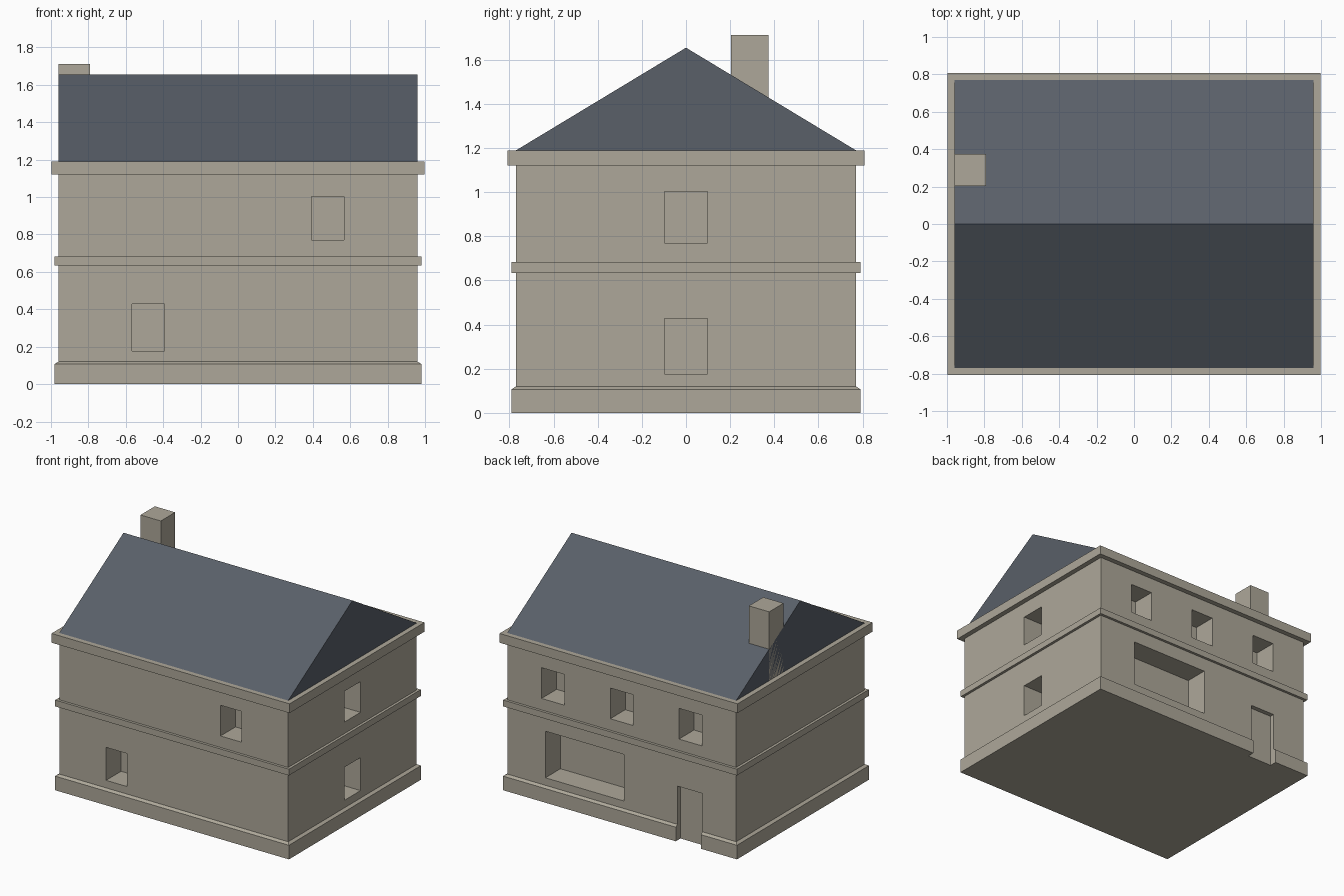
import bpy, bmesh

if "Cube" in bpy.data.objects:
    bpy.data.objects.remove(bpy.data.objects["Cube"])

HX, HY = 0.96, 0.77      # half size of the walls
DEPTH = 0.18             # window recess depth


def material(name, rgb):
    m = bpy.data.materials.new(name)
    m.diffuse_color = (*rgb, 1)
    m.use_nodes = True
    m.node_tree.nodes["Principled BSDF"].inputs["Base Color"].default_value = m.diffuse_color
    return m


STONE = material("stone", (0.42, 0.39, 0.32))
SLATE = material("slate", (0.10, 0.115, 0.14))


def add_box(bm, x0, x1, y0, y1, z0, z1):
    verts = bmesh.ops.create_cube(bm, size=1)["verts"]
    for v in verts:
        v.co = (x1 if v.co.x > 0 else x0,
                y1 if v.co.y > 0 else y0,
                z1 if v.co.z > 0 else z0)
    return verts


def finish(name, bm, mat):
    bmesh.ops.recalc_face_normals(bm, faces=bm.faces)
    me = bpy.data.meshes.new(name)
    bm.to_mesh(me)
    bm.free()
    me.materials.append(mat)
    ob = bpy.data.objects.new(name, me)
    bpy.context.collection.objects.link(ob)
    return ob


def box(name, *dims, mat=STONE):
    bm = bmesh.new()
    add_box(bm, *dims)
    return finish(name, bm, mat)


def slab(name, grow, z0, z1):
    return box(name, -HX - grow, HX + grow, -HY - grow, HY + grow, z0, z1)


# walls and the trims that run around them
walls = slab("walls", 0, 0.12, 1.12)
slab("storey_band", 0.02, 0.635, 0.683)
slab("cornice", 0.038, 1.12, 1.19)

# plinth with a sloped top edge
bm = bmesh.new()
add_box(bm, -HX - 0.021, HX + 0.021, -HY - 0.021, HY + 0.021, 0, 0.107)
top = [f for f in bm.faces if f.calc_center_median().z > 0.1]
new = bmesh.ops.extrude_face_region(bm, geom=top)["geom"]
bmesh.ops.delete(bm, geom=top, context='FACES')
for v in (g for g in new if isinstance(g, bmesh.types.BMVert)):
    v.co = (HX if v.co.x > 0 else -HX, HY if v.co.y > 0 else -HY, 0.12)
plinth = finish("plinth", bm, STONE)

# recessed openings: (side, centre, width, bottom, top, depth)
LOW, HIGH = (0.177, 0.427), (0.77, 1.003)
openings = [("front", -0.48, 0.175, *LOW, DEPTH),
            ("front", 0.48, 0.175, *HIGH, DEPTH),
            ("right", 0, 0.193, *LOW, DEPTH),
            ("right", 0, 0.193, *HIGH, DEPTH),
            ("back", 0.31, 0.66, 0.177, 0.53, DEPTH),
            ("back", -0.573, 0.21, -0.1, 0.41, 0.035)]
openings += [("back", x, 0.192, *HIGH, DEPTH) for x in (-0.576, 0, 0.576)]

bm = bmesh.new()
for side, c, w, z0, z1, d in openings:
    a, b = c - w / 2, c + w / 2
    if side == "front":
        add_box(bm, a, b, -HY - 0.1, -HY + d, z0, z1)
    elif side == "back":
        add_box(bm, a, b, HY - d, HY + 0.1, z0, z1)
    else:
        add_box(bm, HX - d, HX + 0.1, a, b, z0, z1)
cutter = finish("opening_cutter", bm, STONE)
cutter.hide_render = True

for ob in (walls, plinth):
    mod = ob.modifiers.new("openings", 'BOOLEAN')
    mod.operation = 'DIFFERENCE'
    mod.solver = 'EXACT'
    mod.object = cutter
    bpy.context.view_layer.objects.active = ob
    bpy.ops.object.modifier_apply(modifier=mod.name)
bpy.data.objects.remove(cutter)

# gable roof
bm = bmesh.new()
profile = [bm.verts.new((-HX, y, z)) for y, z in ((-HY, 1.19), (HY, 1.19), (0, 1.655))]
end = bm.faces.new(profile)
new = bmesh.ops.extrude_face_region(bm, geom=[end])["geom"]
bmesh.ops.translate(bm, vec=(2 * HX, 0, 0),
                    verts=[g for g in new if isinstance(g, bmesh.types.BMVert)])
finish("roof", bm, SLATE)

# chimney flush with the left gable
box("chimney", -HX, -0.79, 0.203, 0.375, 1.19, 1.712)
